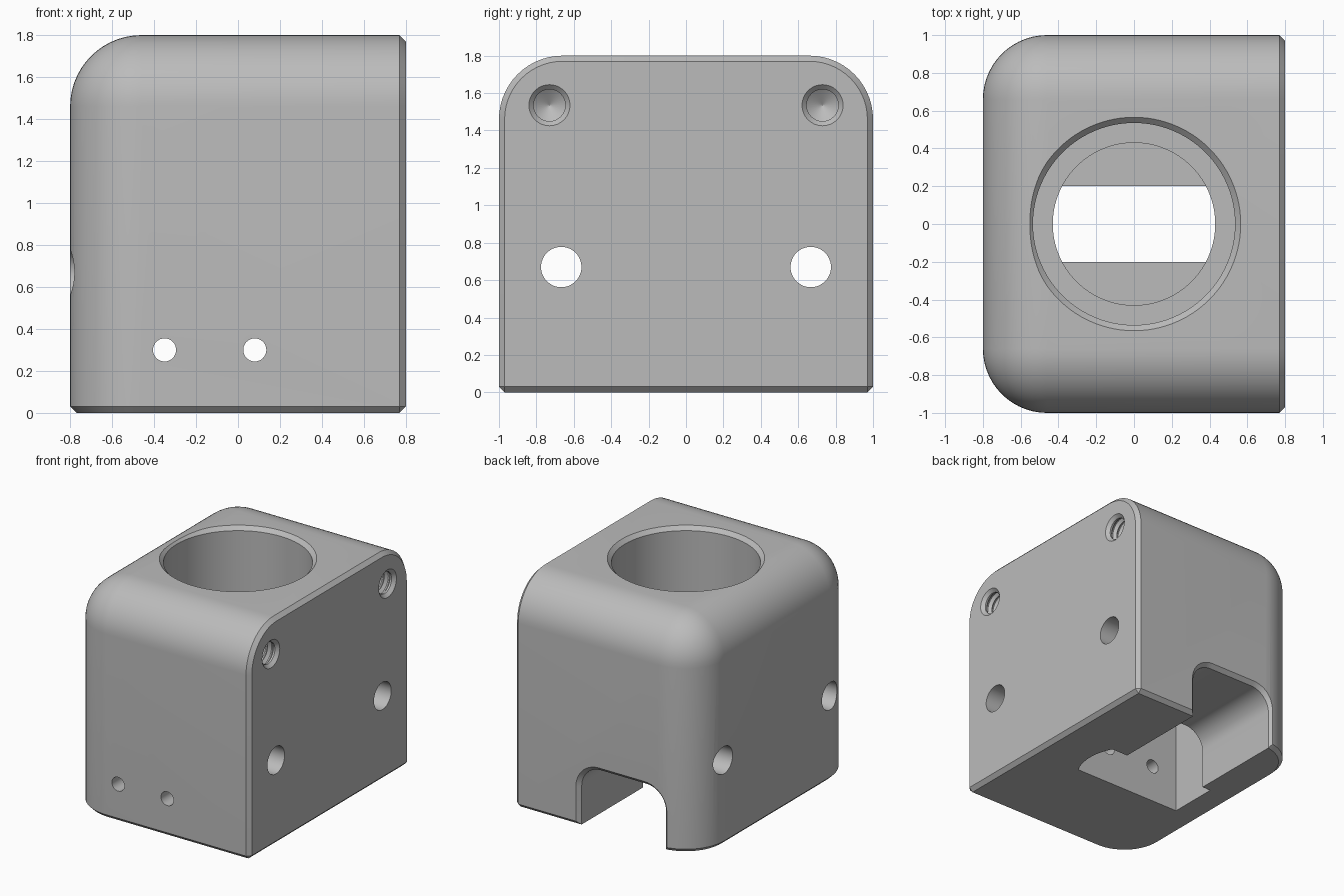
import bpy, bmesh
from math import sin, cos, pi, asin
from mathutils import Vector

cube = bpy.data.objects.get("Cube")
if cube:
    bpy.data.objects.remove(cube, do_unlink=True)

grey = bpy.data.materials.new("plain grey")
grey.use_nodes = True
COLOUR = (0.5, 0.5, 0.5, 1)
grey.diffuse_color = COLOUR
grey.node_tree.nodes["Principled BSDF"].inputs["Base Color"].default_value = COLOUR


def add_object(name, bm):
    bmesh.ops.recalc_face_normals(bm, faces=bm.faces[:])
    mesh = bpy.data.meshes.new(name)
    bm.to_mesh(mesh)
    bm.free()
    mesh.materials.append(grey)
    obj = bpy.data.objects.new(name, mesh)
    bpy.context.collection.objects.link(obj)
    return obj


def loft(name, sections):
    """Closed solid through cross-sections of equal point count."""
    bm = bmesh.new()
    rings = [[bm.verts.new(p) for p in s] for s in sections]
    n = len(rings[0])
    for a, b in zip(rings, rings[1:]):
        for i in range(n):
            j = (i + 1) % n
            bm.faces.new((a[i], a[j], b[j], b[i]))
    bm.faces.new(rings[0])
    bm.faces.new(rings[-1])
    return add_object(name, bm)


def lathe(name, axis, centre, profile, sides=48):
    """Turned solid; profile is (position along axis, radius), centre is the other two coordinates."""
    sections = []
    for t, r in profile:
        ring = []
        for i in range(sides):
            a = 2 * pi * i / sides
            p = [centre[0] + r * cos(a), centre[1] + r * sin(a)]
            p.insert(axis, t)
            ring.append(Vector(p))
        sections.append(ring)
    return loft(name, sections)


X, Y, Z = 0, 1, 2
W, D, H = 0.8, 1.0, 1.8
ROUND, CHAMFER = 0.34, 0.03


def on(edge, axis, value):
    return all(abs(v.co[axis] - value) < 1e-4 for v in edge.verts)


# Block: large rounds on the top and one end, small chamfers on the flat faces
bm = bmesh.new()
bmesh.ops.create_cube(bm, size=1)
for v in bm.verts:
    v.co = Vector((v.co.x * 2 * W, v.co.y * 2 * D, (v.co.z + 0.5) * H))
sides = lambda e: on(e, Y, D) or on(e, Y, -D)
rounded = [e for e in bm.edges
           if (on(e, Z, H) and (sides(e) or on(e, X, -W))) or (on(e, X, -W) and sides(e))]
bmesh.ops.bevel(bm, geom=rounded, offset=ROUND, segments=14, profile=0.5, affect='EDGES')
bmesh.ops.dissolve_degenerate(bm, dist=1e-5, edges=bm.edges[:])
edges = [e for e in bm.edges if on(e, X, W) or on(e, Z, 0)]
bmesh.ops.bevel(bm, geom=edges, offset=CHAMFER, segments=1, affect='EDGES')
block = add_object("housing_block", bm)

cutters = []

# Stepped main bore from the top
cutters.append(lathe("main_bore", Z, (0, 0), [
    (0.7, 0.43), (0.9, 0.43), (0.9, 0.535), (H - CHAMFER, 0.535), (H + CHAMFER, 0.595)], 96))

# Lower chamber, round at one end and square at the other
half, radius = 0.2, 0.43
limit = asin(half / radius)
plan = [(-0.58, -half)]
plan += [(radius * cos(a), radius * sin(a)) for a in [limit * (i / 8 - 1) for i in range(17)]]
plan += [(-0.58, half)]
cutters.append(loft("lower_chamber", [[Vector((x, y, z)) for x, y in plan] for z in (-0.1, 0.76)]))


# Arched slot in the back, flared at the mouth
def arch(y, grow):
    hw, top, r = 0.37 + grow, 0.475 + grow, 0.17 + grow
    mid = -0.135
    pts = [(mid + hw, -0.1)]
    pts += [(mid + hw - r + r * cos(pi * i / 20), top - r + r * sin(pi * i / 20)) for i in range(11)]
    pts += [(mid - hw + r - r * sin(pi * i / 20), top - r + r * cos(pi * i / 20)) for i in range(11)]
    pts += [(mid - hw, -0.1)]
    return [Vector((x, y, z)) for x, z in pts]


cutters.append(loft("back_slot", [arch(0.15, 0), arch(D - CHAMFER, 0), arch(D + CHAMFER, 2 * CHAMFER)]))

# Two pin holes in the front
for x in (-0.35, 0.08):
    cutters.append(lathe("pin_hole", Y, (x, 0.3), [(-1.1, 0.055), (-0.1, 0.055)], 32))

# Through holes and threaded blind holes on each side
thread = [(W + 0.025, 0.135), (W - 0.025, 0.085)]
for i in range(9):
    t = W - 0.04 - 0.05 * i
    thread += [(t, 0.085), (t - 0.02, 0.108), (t - 0.03, 0.108)]
thread += [(0.31, 0.085), (0.26, 0.001)]
for s in (-1, 1):
    cutters.append(lathe("through_hole", X, (s * 0.667, 0.67), [(-0.9, 0.108), (0.9, 0.108)]))
    cutters.append(lathe("threaded_hole", X, (s * 0.73, 1.535), thread, 32))

# Cut everything out of the block
bpy.context.view_layer.objects.active = block
for cutter in cutters:
    cutter.hide_render = True
    mod = block.modifiers.new("cut", 'BOOLEAN')
    mod.operation = 'DIFFERENCE'
    mod.solver = 'EXACT'
    mod.object = cutter
    bpy.ops.object.modifier_apply(modifier=mod.name)
    bpy.data.objects.remove(cutter, do_unlink=True)

bpy.ops.object.select_all(action='DESELECT')
block.select_set(True)
bpy.ops.object.shade_smooth_by_angle(angle=0.5)
